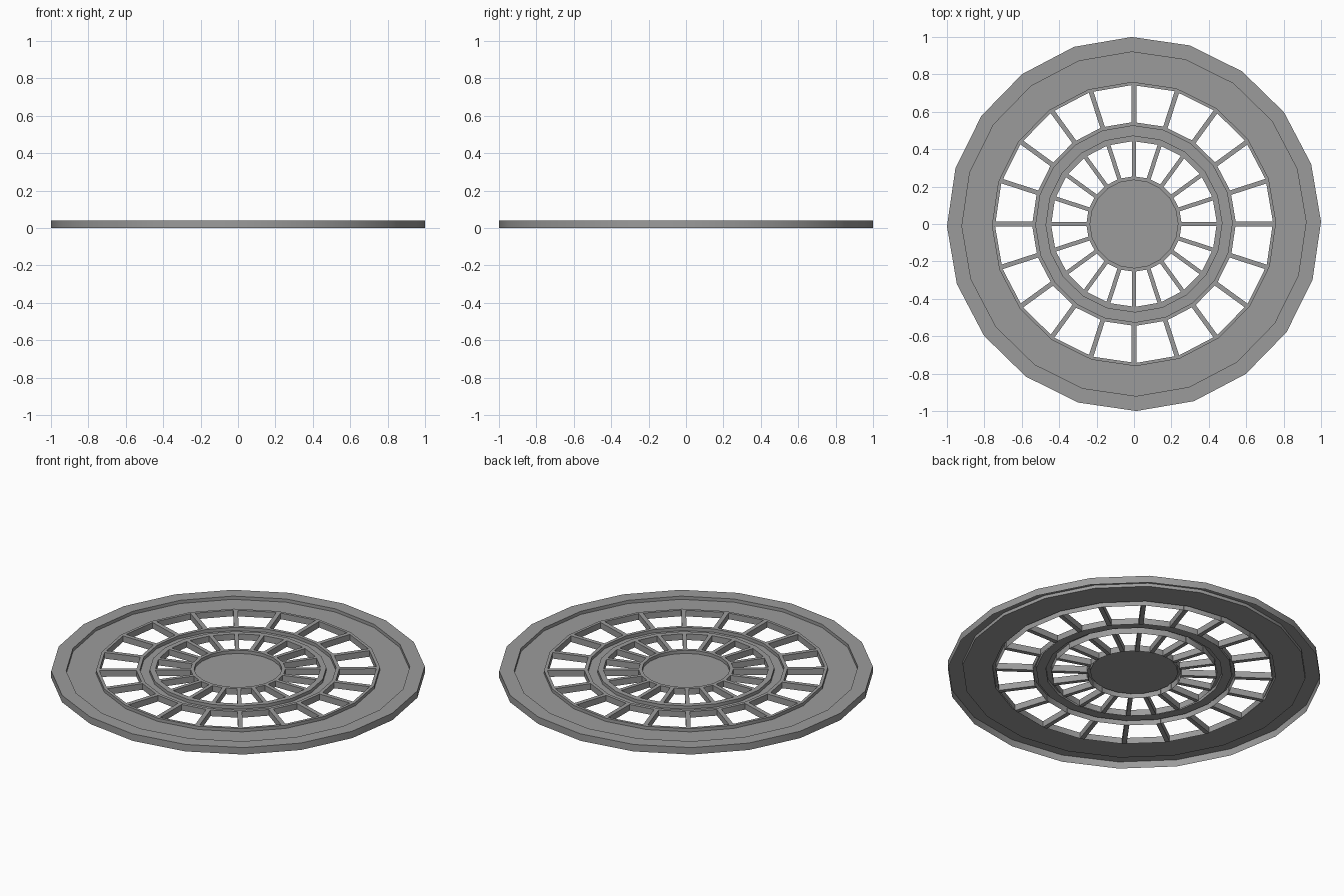
import bpy, bmesh
from math import cos, sin, pi, radians
from mathutils import Matrix

SIDES = 20
TWIST = radians(0.7)
TOP, PLATE, FOOT = 0.041, 0.022, 0.005

cube = bpy.data.objects.get("Cube")
if cube:
    bpy.data.objects.remove(cube, do_unlink=True)

grey = bpy.data.materials.new("mid grey")
grey.use_nodes = True
colour = (0.33, 0.33, 0.33, 1)
grey.diffuse_color = colour
grey.node_tree.nodes["Principled BSDF"].inputs["Base Color"].default_value = colour


def finish(name, bm):
    mesh = bpy.data.meshes.new(name)
    bm.to_mesh(mesh)
    bm.free()
    mesh.materials.append(grey)
    obj = bpy.data.objects.new(name, mesh)
    bpy.context.collection.objects.link(obj)
    bpy.ops.object.select_all(action='DESELECT')
    obj.select_set(True)
    bpy.context.view_layer.objects.active = obj
    bpy.ops.object.shade_smooth_by_angle(angle=radians(30))
    return obj


def ring(name, profile, cap=False):
    """Revolve an open (radius, height) profile, outside to inside."""
    bm = bmesh.new()
    loops = []
    for r, z in profile:
        angles = [TWIST + 2 * pi * i / SIDES for i in range(SIDES)]
        loops.append([bm.verts.new((r * cos(a), r * sin(a), z)) for a in angles])
    for lower, upper in zip(loops, loops[1:]):
        for i in range(SIDES):
            j = (i + 1) % SIDES
            bm.faces.new((lower[i], lower[j], upper[j], upper[i]))
    if cap:
        bm.faces.new(loops[-1])
    return finish(name, bm)


def spokes(name, inner, outer, width):
    """Evenly spaced radial bars between two radii."""
    bm = bmesh.new()
    size = Matrix.Diagonal((outer - inner, width, TOP - FOOT, 1))
    place = Matrix.Translation(((inner + outer) / 2, 0, (TOP + FOOT) / 2))
    for i in range(SIDES):
        turn = Matrix.Rotation(2 * pi * i / SIDES, 4, 'Z')
        bmesh.ops.create_cube(bm, size=1, matrix=turn @ place @ size)
    return finish(name, bm)


# Outer rim with hanging skirt, sunken plate and raised lip
ring("outer_rim", [(1, 0), (1, TOP), (0.92, TOP), (0.92, PLATE), (0.76, PLATE),
                   (0.76, TOP), (0.743, TOP), (0.743, FOOT)])

# Middle ring with a channel between two lips
ring("middle_ring", [(0.545, FOOT), (0.545, TOP), (0.525, TOP), (0.525, PLATE),
                     (0.473, PLATE), (0.473, TOP), (0.443, TOP), (0.443, FOOT)])

# Hub with a sunken centre
ring("hub", [(0.255, FOOT), (0.255, TOP), (0.235, TOP), (0.235, PLATE)], cap=True)

# Spokes
spokes("outer_spokes", 0.54, 0.743, 0.025)
spokes("inner_spokes", 0.25, 0.444, 0.022)
